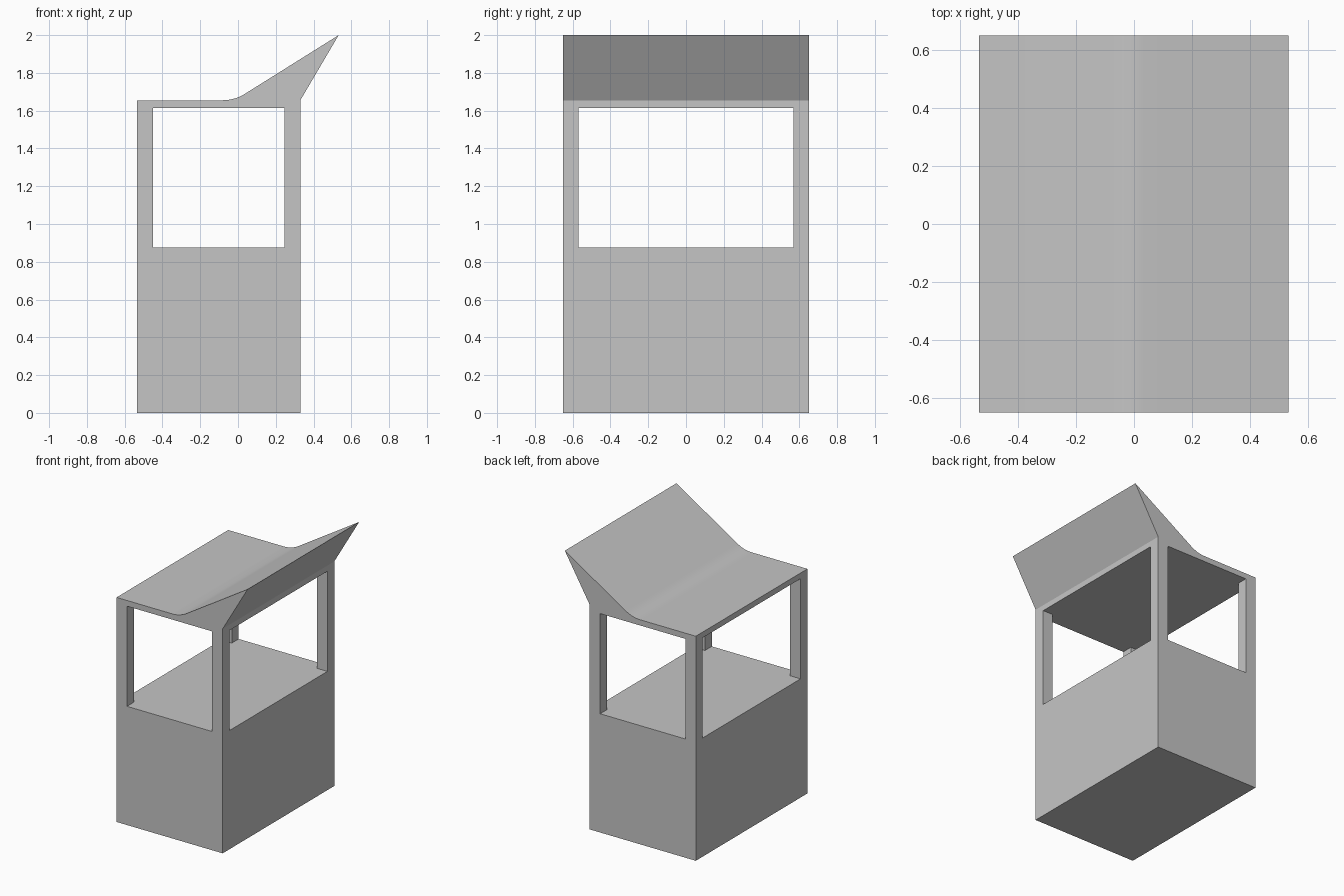
import bpy
import bmesh
from math import radians
from mathutils import Vector

cube = bpy.data.objects.get("Cube")
if cube:
    bpy.data.objects.remove(cube, do_unlink=True)

HALF_DEPTH = 0.65
LEFT, RIGHT = -0.535, 0.33
WALL_TOP = 1.655
SILL, LINTEL = 0.875, 1.613

grey = bpy.data.materials.new("light_grey")
grey.use_nodes = True
COLOUR = (0.56, 0.56, 0.56, 1)
grey.diffuse_color = COLOUR
grey.node_tree.nodes["Principled BSDF"].inputs["Base Color"].default_value = COLOUR


def extrude_profile(name, points, half_depth):
    """Extrude an x-z outline symmetrically along y."""
    bm = bmesh.new()
    face = bm.faces.new([bm.verts.new((x, -half_depth, z)) for x, z in points])
    result = bmesh.ops.extrude_face_region(bm, geom=[face])
    verts = [v for v in result["geom"] if isinstance(v, bmesh.types.BMVert)]
    bmesh.ops.translate(bm, verts=verts, vec=(0, 2 * half_depth, 0))
    bmesh.ops.recalc_face_normals(bm, faces=bm.faces)
    mesh = bpy.data.meshes.new(name)
    bm.to_mesh(mesh)
    bm.free()
    obj = bpy.data.objects.new(name, mesh)
    bpy.context.collection.objects.link(obj)
    return obj


def window_cutter(name, x0, x1, half_depth):
    cutter = extrude_profile(
        name, [(x0, SILL), (x1, SILL), (x1, LINTEL), (x0, LINTEL)], half_depth)
    cutter.hide_render = True
    return cutter


# Rounded valley where the flat roof meets the raised canopy
tip = Vector((0.533, 2.0))
valley = Vector((-0.018, WALL_TOP))
tangent = 0.065
start = valley + (tip - valley).normalized() * tangent
end = valley - Vector((tangent, 0))
steps = 8
bend = []
for i in range(steps + 1):
    t = i / steps
    p = start * (1 - t) ** 2 + valley * 2 * t * (1 - t) + end * t ** 2
    bend.append((p.x, p.y))

# Booth body with its flat roof and flared canopy
outline = [(LEFT, 0), (RIGHT, 0), (RIGHT, WALL_TOP), tuple(tip), *bend, (LEFT, WALL_TOP)]
booth = extrude_profile("booth_body", outline, HALF_DEPTH)
booth.data.materials.append(grey)

# Openings through both directions leave four corner posts
cutters = [
    window_cutter("end_window_cutter", -0.45, 0.245, 1),
    window_cutter("side_window_cutter", -1, 1, 0.57),
]
bpy.context.view_layer.objects.active = booth
for cutter in cutters:
    mod = booth.modifiers.new("window_opening", "BOOLEAN")
    mod.operation = "DIFFERENCE"
    mod.solver = "EXACT"
    mod.object = cutter
    bpy.ops.object.modifier_apply(modifier=mod.name)
    bpy.data.objects.remove(cutter, do_unlink=True)

# Smooth the roof bend while keeping the corners crisp
bpy.ops.object.select_all(action="DESELECT")
booth.select_set(True)
bpy.ops.object.shade_smooth_by_angle(angle=radians(20))
